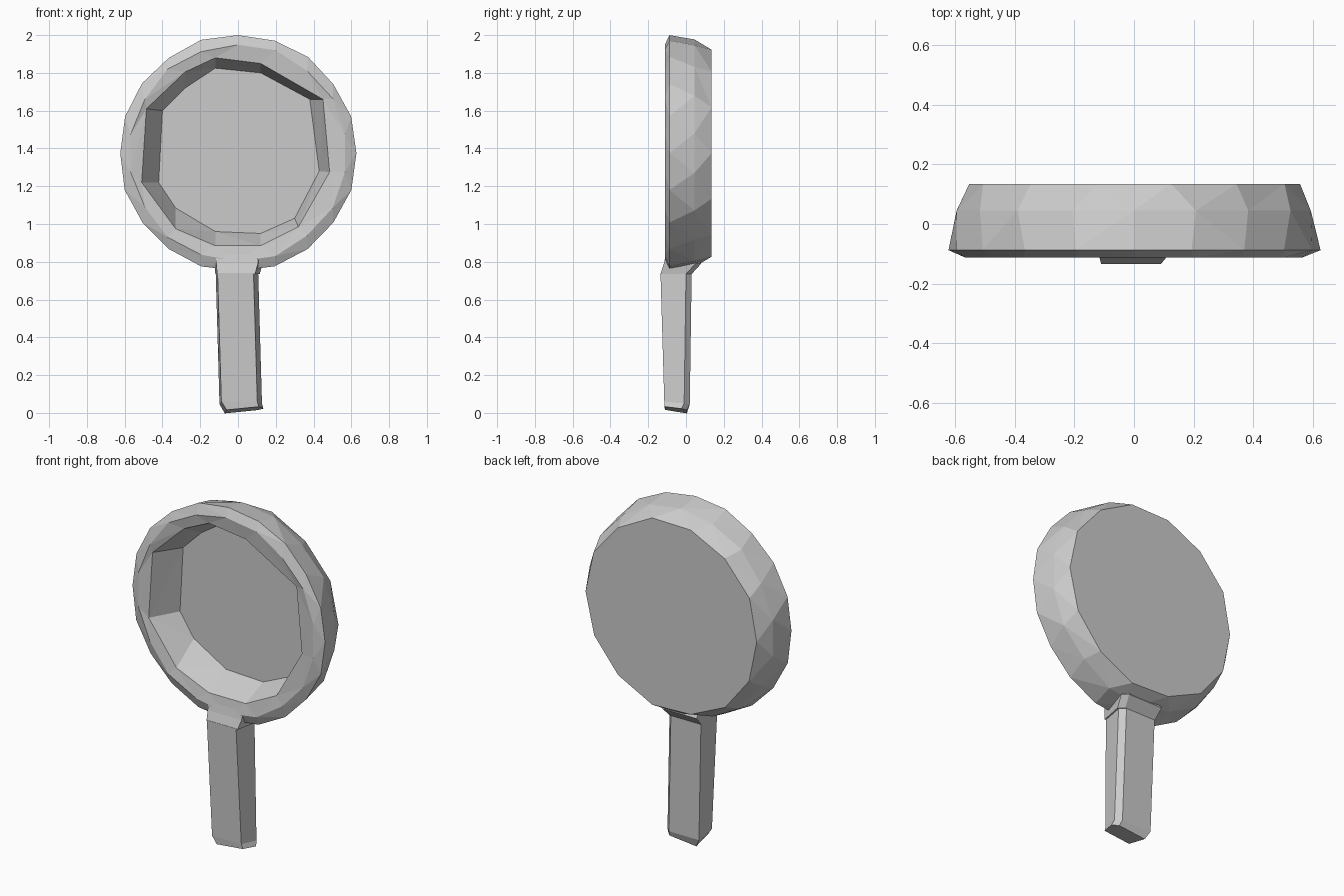
import bpy, bmesh, math

cube = bpy.data.objects.get("Cube")
if cube:
    bpy.data.objects.remove(cube, do_unlink=True)

grey = bpy.data.materials.new("cast grey")
grey.use_nodes = True
tone = (0.6, 0.6, 0.6, 1)
grey.diffuse_color = tone
grey.node_tree.nodes["Principled BSDF"].inputs["Base Color"].default_value = tone

CENTRE = 1.375


def finish(name, bm):
    bmesh.ops.recalc_face_normals(bm, faces=bm.faces)
    mesh = bpy.data.meshes.new(name)
    bm.to_mesh(mesh)
    bm.free()
    mesh.materials.append(grey)
    obj = bpy.data.objects.new(name, mesh)
    bpy.context.collection.objects.link(obj)
    return obj


def circle(count, radius, turn=0.0, wobble=0.0):
    """Slightly uneven hand-cut ring, as (x, z) about the pan centre."""
    pts = []
    for i in range(count):
        a = math.tau * (i + turn) / count
        r = radius + wobble * math.sin(i * 2.4)
        pts.append((r * math.cos(a), r * math.sin(a)))
    return pts


def add_ring(bm, pts, y):
    """Ring of vertices sorted by angle, each stored with its angle."""
    ring = [(math.atan2(z, x) % math.tau, bm.verts.new((x, y, CENTRE + z))) for x, z in pts]
    return sorted(ring, key=lambda p: p[0])


def zip_rings(bm, a, b):
    """Join two rings of any vertex counts with triangles."""
    def at(ring, k):
        return ring[k % len(ring)][0] + math.tau * (k // len(ring))
    i = j = 0
    while i < len(a) or j < len(b):
        va, vb = a[i % len(a)][1], b[j % len(b)][1]
        if j == len(b) or (i < len(a) and at(a, i + 1) <= at(b, j + 1)):
            bm.faces.new((va, a[(i + 1) % len(a)][1], vb))
            i += 1
        else:
            bm.faces.new((va, b[(j + 1) % len(b)][1], vb))
            j += 1


# Pan: irregular inner outlines, rounded rim, tapering outer wall
opening = [(.12, .475), (.45, .285), (.485, -.1), (.32, -.39), (.12, -.49), (-.12, -.49),
           (-.33, -.4), (-.51, -.155), (-.485, .235), (-.28, .43), (-.12, .505)]
floor = [(.12, .425), (.38, .285), (.43, -.095), (.3, -.345), (.12, -.425), (-.12, -.415),
         (-.33, -.29), (-.42, -.155), (-.4, .225), (-.28, .345), (-.12, .45)]

bm = bmesh.new()
rings = [add_ring(bm, pts, y) for pts, y in (
    (floor, 0.062),
    (opening, -0.1),
    (circle(18, 0.575, 0.5, 0.006), -0.112),
    (circle(20, 0.627, 0.0, 0.004), -0.088),
    (circle(18, 0.603, 0.5, 0.006), 0.045),
    (circle(14, 0.558, 0.0, 0.005), 0.135))]
for a, b in zip(rings, rings[1:]):
    zip_rings(bm, a, b)
for cap in (rings[0], rings[-1]):
    bm.faces.new([v for _, v in cap])
bmesh.ops.dissolve_limit(bm, angle_limit=math.radians(3), verts=bm.verts, edges=bm.edges)
finish("pan", bm)


def loft(name, sections):
    """Skin equal-length cross-sections and cap both ends."""
    bm = bmesh.new()
    rows = [[bm.verts.new(p) for p in s] for s in sections]
    for r, s in zip(rows, rows[1:]):
        for k in range(len(r)):
            n = (k + 1) % len(r)
            bm.faces.new((r[k], r[n], s[n], s[k]))
    bm.faces.new(rows[0])
    bm.faces.new(rows[-1])
    return finish(name, bm)


def grip(cx, w, front, rear, z, slope=0.0, skew=0.0):
    """Handle section: flat front and back, one chamfered rear corner."""
    shape = [(-w, front), (w - .01, front), (w + .015, rear - .03), (w - .015, rear), (-w - .01, rear)]
    return [(cx + x, y, z + slope * (y - front) + skew * x) for x, y in shape]


# Handle: leans a little to one side, with a bevelled end
loft("handle", [grip(0.03, 0.09, -0.112, 0.005, 0.025, -0.15, 0.1),
                grip(0.012, 0.1, -0.115, 0.02, 0.06, -0.1),
                grip(-0.008, 0.1, -0.135, 0.03, 0.74)])

# Neck: flares from the handle and fades into the rim and back wall
loft("neck", [grip(-0.005, 0.105, -0.135, 0.03, 0.735),
              grip(0.0, 0.115, -0.117, 0.08, 0.79),
              grip(0.0, 0.12, -0.1, 0.04, 0.87)])
